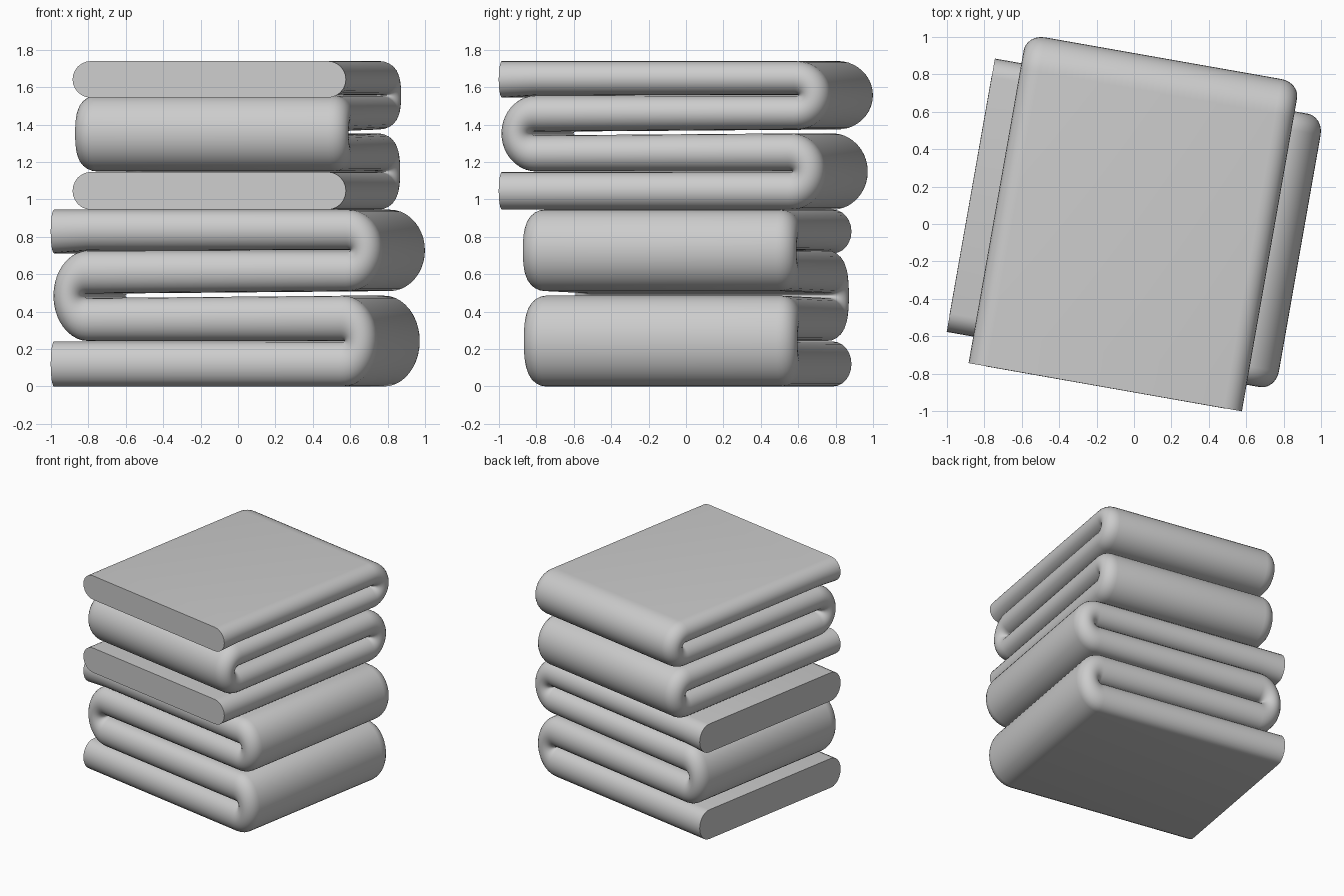
import bpy, bmesh, math
from mathutils import Vector

if "Cube" in bpy.data.objects:
    bpy.data.objects.remove(bpy.data.objects["Cube"])

HALF_WIDTH = 0.742   # half the towel's width across the folds
EDGE = 0.10          # depth of the rounded side edges
ARC = 20             # steps round each fold
SIDE = 12            # steps round each side edge


def fold(cu, cz, outer, inner, direction):
    """Pairs of (outer, inner) points round a fold, from bottom to top."""
    pairs = []
    for i in range(ARC + 1):
        a = -math.pi / 2 + math.pi * i / ARC
        c, s = direction * math.cos(a), math.sin(a)
        pairs.append((Vector((cu + outer[0] * c, cz + outer[1] * s)),
                      Vector((cu + inner[0] * c, cz + inner[1] * s))))
    return pairs


def swap(pairs):
    return [(b, a) for a, b in pairs]


def towel_stations():
    """Four-layer zigzag: right fold, left fold, right fold."""
    st = [(Vector((-0.886, 0.0)), Vector((-0.886, 0.24)))]
    st += fold(0.682, 0.2425, (0.190, 0.2425), (0.012, 0.002), 1)
    st += swap(fold(-0.70, 0.485, (0.187, 0.242), (0.025, 0.0125), -1))
    st += fold(0.712, 0.7275, (0.188, 0.2175), (0.014, 0.002), 1)
    st += [(Vector((-0.70, 0.945)), Vector((-0.70, 0.727))),
           (Vector((-0.886, 0.945)), Vector((-0.886, 0.712)))]
    return st


def folded_towel(name, angle, base, z_scale):
    bm = bmesh.new()
    rings = []
    # Sweep a strip with rounded side edges along the zigzag
    for p, q in towel_stations():
        mid, half = (p + q) / 2, (p - q) / 2
        ring = []
        for sign in (1, -1):
            for i in range(SIDE + 1):
                a = math.pi / 2 - math.pi * i / SIDE
                v = sign * (HALF_WIDTH - EDGE + EDGE * math.cos(a))
                w = mid + half * sign * math.sin(a)
                ring.append(bm.verts.new((w.x, v, w.y)))
        rings.append(ring)
    n = len(rings[0])
    for r0, r1 in zip(rings, rings[1:]):
        for i in range(n):
            j = (i + 1) % n
            bm.faces.new((r0[i], r0[j], r1[j], r1[i]))
    # Flat cut ends
    bm.faces.new(rings[0])
    bm.faces.new(rings[-1])
    bmesh.ops.recalc_face_normals(bm, faces=bm.faces[:])
    mesh = bpy.data.meshes.new(name)
    bm.to_mesh(mesh)
    bm.free()
    obj = bpy.data.objects.new(name, mesh)
    bpy.context.collection.objects.link(obj)
    obj.rotation_euler.z = math.radians(angle)
    obj.location.z = base
    obj.scale.z = z_scale
    bpy.ops.object.select_all(action='DESELECT')
    obj.select_set(True)
    bpy.context.view_layer.objects.active = obj
    bpy.ops.object.shade_smooth_by_angle(angle=math.radians(40))
    return obj


# Two towels stacked at right angles to each other
folded_towel("lower_towel", -10, 0.0, 1.0)
folded_towel("upper_towel", 80, 0.945, 0.841)
